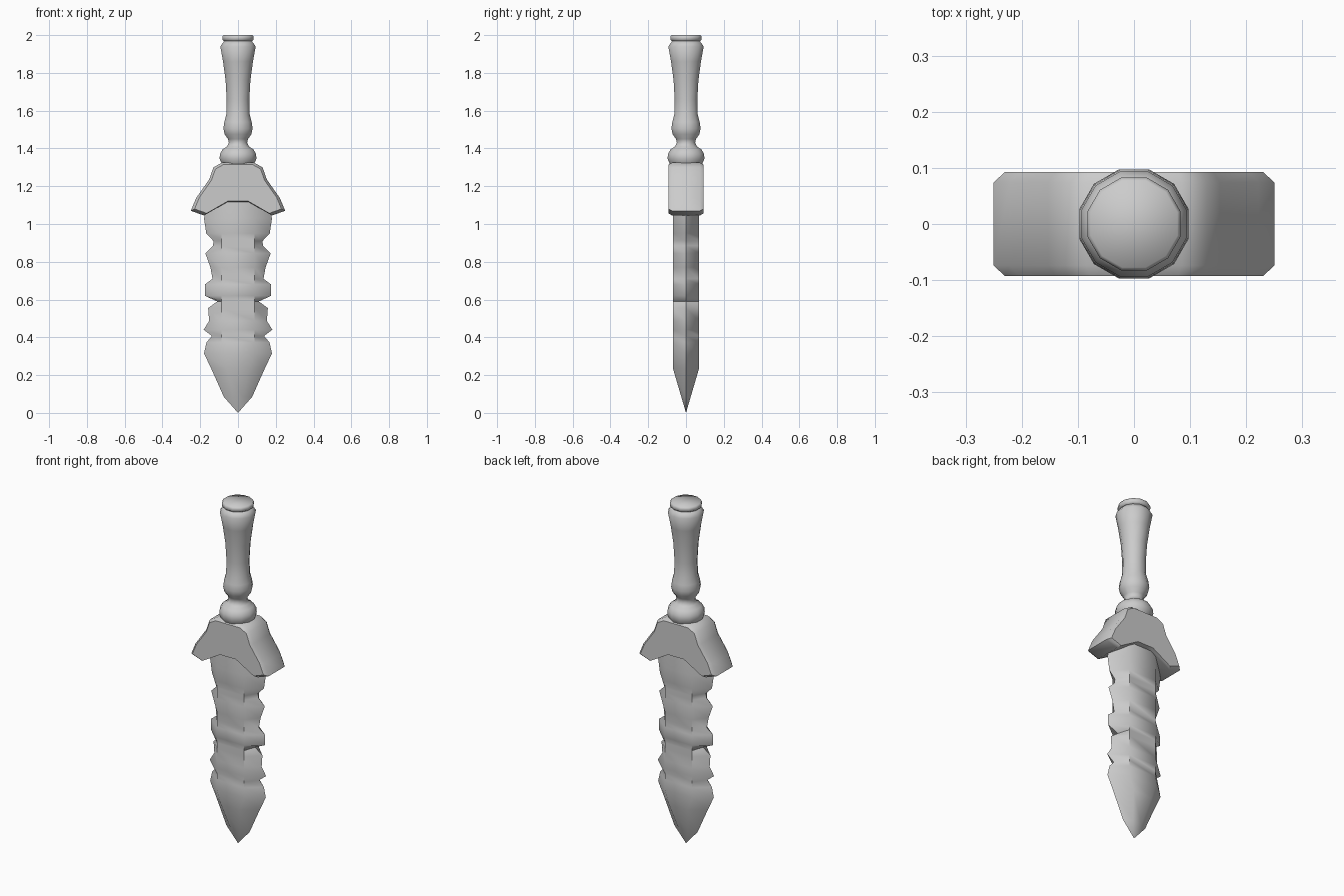
import bpy, bmesh
from math import sin, cos, pi, radians

if "Cube" in bpy.data.objects:
    bpy.data.objects.remove(bpy.data.objects["Cube"])


def skin(name, rings, angle=60):
    """Join equal-length rings of points into a closed solid."""
    bm = bmesh.new()
    loops = [[bm.verts.new(p) for p in ring] for ring in rings]
    n = len(loops[0])
    for a, b in zip(loops, loops[1:]):
        for i in range(n):
            j = (i + 1) % n
            bm.faces.new((a[i], a[j], b[j], b[i]))
    bm.faces.new(loops[0][::-1])
    bm.faces.new(loops[-1])
    bmesh.ops.remove_doubles(bm, verts=bm.verts, dist=0.0005)
    bmesh.ops.recalc_face_normals(bm, faces=bm.faces)
    me = bpy.data.meshes.new(name)
    bm.to_mesh(me)
    bm.free()
    ob = bpy.data.objects.new(name, me)
    bpy.context.collection.objects.link(ob)
    bpy.ops.object.select_all(action='DESELECT')
    ob.select_set(True)
    bpy.context.view_layer.objects.active = ob
    bpy.ops.object.shade_smooth_by_angle(angle=radians(angle))
    return ob


def lathe(name, profile, sides=12):
    angles = [2 * pi * (i + 0.5) / sides for i in range(sides)]
    return skin(name, [[(r * cos(a), r * sin(a), z) for a in angles] for r, z in profile])


# Turned grip with its collar
lathe("grip", [(.08, 1.30), (.092, 1.325), (.101, 1.345), (.099, 1.37), (.085, 1.395),
               (.06, 1.41), (.05, 1.43), (.055, 1.45), (.073, 1.475), (.08, 1.505),
               (.075, 1.54), (.064, 1.58), (.062, 1.66), (.068, 1.76), (.082, 1.86),
               (.097, 1.94), (.075, 1.97)])

# Pommel disc
lathe("pommel", [(.073, 1.966), (.085, 1.975), (.086, 1.99), (.08, 2.0)])

# Guard: mirrored outline, chamfered front and back
half = [(.085, 1.325), (.13, 1.30), (.153, 1.235), (.222, 1.137), (.25, 1.07),
        (.18, 1.045), (.055, 1.117)]
outline = half + [(-x, z) for x, z in reversed(half)]


def guard_ring(y, s):
    return [(x * s, y, 1.19 + (z - 1.19) * s) for x, z in outline]


skin("guard", [guard_ring(-.093, .92), guard_ring(-.074, 1),
               guard_ring(.074, 1), guard_ring(.093, .92)], 50)

# Blade: six-sided section following the toothed edge (edge half width, height)
edge = [(.15, 1.16), (.18, 1.03), (.168, .95), (.13, .91), (.132, .885), (.173, .845),
        (.146, .77), (.135, .71), (.175, .68), (.176, .62), (.11, .59), (.158, .555),
        (.153, .487), (.182, .44), (.138, .407), (.167, .373), (.18, .315)]
# (edge half width, flat half width, half thickness, height)
rows = [(w, .088, .069, z) for w, z in edge]
rows += [(.142, .06, .069, .235), (.075, .028, .025, .085), (0, 0, 0, .0)]
skin("blade", [[(-w, 0, z), (-f, -t, z), (f, -t, z), (w, 0, z), (f, t, z), (-f, t, z)]
               for w, f, t, z in rows], 45)
